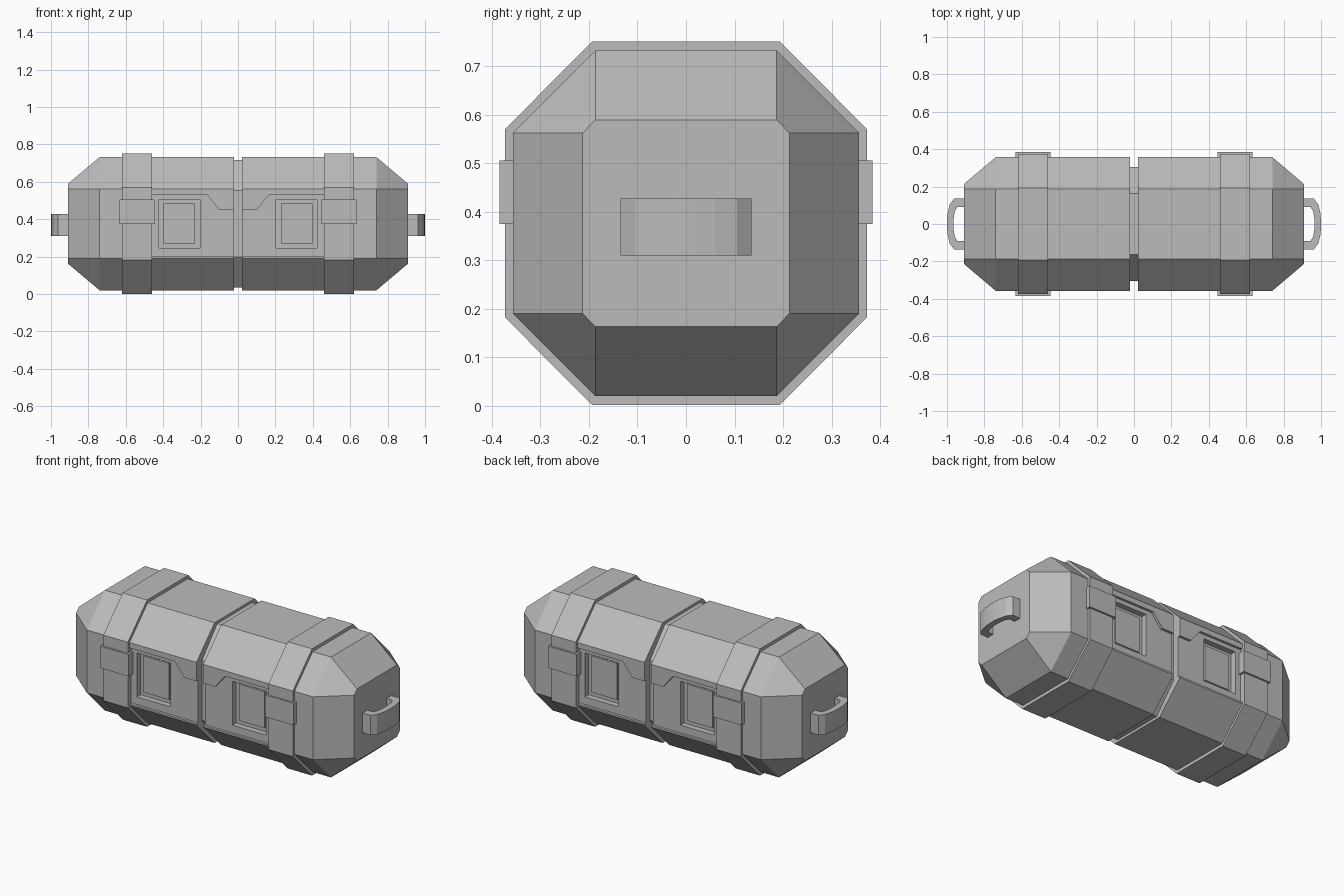
import bpy, bmesh

if "Cube" in bpy.data.objects:
    bpy.data.objects.remove(bpy.data.objects["Cube"])

ZC = 0.376  # height of the case axis

metal = bpy.data.materials.new("plain grey")
metal.diffuse_color = (0.5, 0.5, 0.5, 1)
metal.use_nodes = True
metal.node_tree.nodes["Principled BSDF"].inputs["Base Color"].default_value = metal.diffuse_color


def make(name, rings):
    """Closed solid lofted through rings of matching points."""
    bm = bmesh.new()
    loops = [[bm.verts.new(p) for p in r] for r in rings]
    n = len(loops[0])
    for a, b in zip(loops, loops[1:]):
        for i in range(n):
            bm.faces.new((a[i], a[(i + 1) % n], b[(i + 1) % n], b[i]))
    bm.faces.new(loops[0])
    bm.faces.new(loops[-1])
    bmesh.ops.recalc_face_normals(bm, faces=bm.faces)
    me = bpy.data.meshes.new(name)
    bm.to_mesh(me)
    bm.free()
    me.materials.append(metal)
    ob = bpy.data.objects.new(name, me)
    bpy.context.collection.objects.link(ob)
    return ob


def octagon(x, hy, hz, fy, fz):
    """Chamfered section at x: half sizes hy, hz with flats fy, fz."""
    pts = [(fy, hz), (hy, fz), (hy, -fz), (fy, -hz),
           (-fy, -hz), (-hy, -fz), (-hy, fz), (-fy, hz)]
    return [(x, y, ZC + z) for y, z in pts]


def box(name, x0, x1, y0, y1, z0, z1):
    return make(name, [[(x, y0, z0), (x, y1, z0), (x, y1, z1), (x, y0, z1)] for x in (x0, x1)])


def cut(ob, cutter):
    m = ob.modifiers.new("cut", 'BOOLEAN')
    m.operation, m.solver, m.object = 'DIFFERENCE', 'EXACT', cutter
    cutter.hide_render = True
    bpy.context.view_layer.update()
    me = bpy.data.meshes.new_from_object(ob.evaluated_get(bpy.context.evaluated_depsgraph_get()))
    ob.modifiers.clear()
    ob.data = me
    bpy.data.objects.remove(cutter)


def mirror(ob, x=True, y=False):
    m = ob.modifiers.new("mirror", 'MIRROR')
    m.use_axis = (x, y, False)
    m.use_mirror_merge = False


# Case half with tapered end
body = make("case_body", [octagon(0.022, 0.357, 0.356, 0.187, 0.186),
                          octagon(0.74, 0.357, 0.356, 0.187, 0.186),
                          octagon(0.91, 0.213, 0.213, 0.187, 0.186)])

# Recessed side panels below the lid line, and window pockets
panel = [(-0.1, 0.45), (0.10, 0.45), (0.165, 0.53), (0.50, 0.53), (0.50, 0.2), (-0.1, 0.2)]
for s in (-1, 1):
    cut(body, make("panel_cutter", [[(x, s * y, z) for x, z in panel] for y in (0.342, 0.45)]))
    cut(body, box("window_cutter", 0.203, 0.422, *sorted((s * 0.308, s * 0.45)), 0.245, 0.505))
mirror(body)

# Inner core seen in the centre groove
make("core", [octagon(x, 0.305, 0.341, 0.163, 0.178) for x in (-0.05, 0.05)])

# Panels inside the windows
mirror(box("window_panel", 0.23, 0.397, -0.318, -0.30, 0.27, 0.485), y=True)

# Straps around the case
mirror(make("strap", [octagon(x, 0.373, 0.375, 0.193, 0.194) for x in (0.46, 0.62)]))

# Buckles on the straps
mirror(box("buckle", 0.447, 0.633, -0.384, -0.34, 0.375, 0.505), y=True)

# End carrying handles: bent bar from outer and inner outlines
outer = [(0.90, 0.135), (0.962, 0.135), (0.985, 0.105), (0.996, 0.06), (1.0, 0.02)]
inner = [(0.90, 0.09), (0.945, 0.09), (0.957, 0.07), (0.963, 0.04), (0.965, 0.015)]
outer += [(x, -y) for x, y in reversed(outer)]
inner += [(x, -y) for x, y in reversed(inner)]
mirror(make("handle", [[(*o, 0.31), (*o, 0.427), (*i, 0.427), (*i, 0.31)]
                       for o, i in zip(outer, inner)]))
